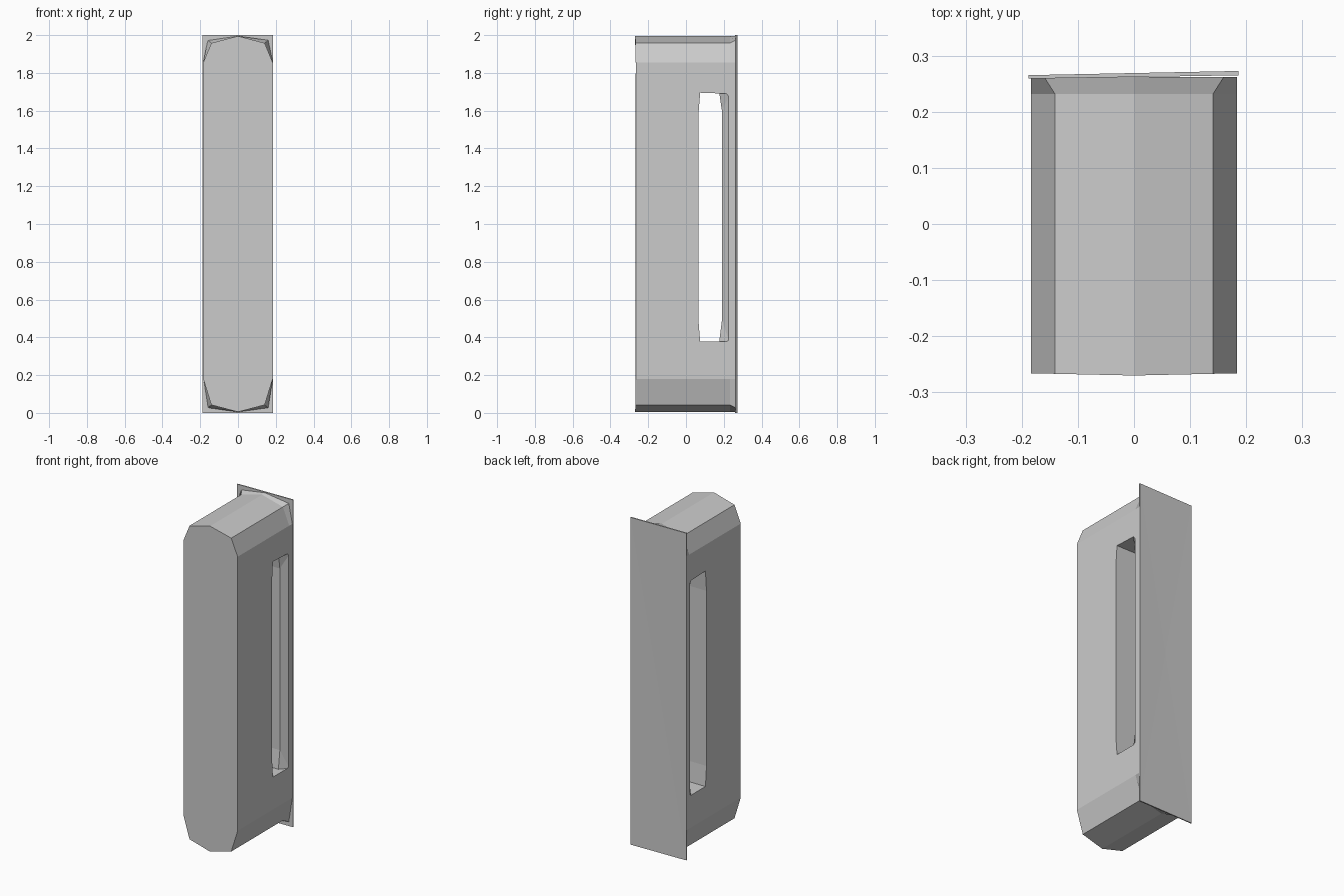
import bpy, bmesh

if "Cube" in bpy.data.objects:
    bpy.data.objects.remove(bpy.data.objects["Cube"])

grey = bpy.data.materials.new("light grey")
grey.diffuse_color = (0.6, 0.6, 0.6, 1)
grey.use_nodes = True
grey.node_tree.nodes["Principled BSDF"].inputs["Base Color"].default_value = grey.diffuse_color


def make(name, bm):
    bmesh.ops.recalc_face_normals(bm, faces=bm.faces)
    me = bpy.data.meshes.new(name)
    bm.to_mesh(me)
    bm.free()
    ob = bpy.data.objects.new(name, me)
    bpy.context.collection.objects.link(ob)
    me.materials.append(grey)
    return ob


def loft(name, sections):
    """Skin a list of equal-length point rings and cap both ends."""
    bm = bmesh.new()
    rings = [[bm.verts.new(p) for p in s] for s in sections]
    n = len(rings[0])
    for a, b in zip(rings, rings[1:]):
        for i in range(n):
            j = (i + 1) % n
            bm.faces.new((a[i], a[j], b[j], b[i]))
    for r in (rings[0], rings[-1]):
        bm.faces.new(r)
    return make(name, bm)


def body_ring(y, cx, cz, bulge=0.0):
    """Bevelled upright outline; the corner bevel point is (cx, cz from the end)."""
    half = [(0, 1.995), (cx, 2 - cz), (0.184, 1.855), (0.184, 0.18), (cx, cz), (0, 0.005)]
    pts = half + [(-x, z) for x, z in half[-2:0:-1]]
    return [(x, y - bulge * (1 - abs(x) / 0.184), z) for x, z in pts]


# Tall body, flaring slightly where it meets the back plate
body = loft("handle_body", [body_ring(-0.266, 0.141, 0.042, 0.004),
                            body_ring(0.232, 0.141, 0.042),
                            body_ring(0.262, 0.16, 0.027)])

# Grip slot: straight inside, widening toward the back at both mouths
inner = [(0.065, 0.5), (0.075, 0.378), (0.176, 0.378), (0.19, 0.49),
         (0.19, 1.6), (0.176, 1.695), (0.075, 1.695), (0.065, 1.57)]
outer = inner[:2] + [(0.215, 0.378), (0.226, 0.385), (0.226, 1.675), (0.215, 1.69)] + inner[6:]
cutter = loft("slot_cutter", [[(x, y, z) for y, z in prof] for x, prof in
                              ((-0.3, outer), (-0.184, outer), (-0.15, inner),
                               (0.15, inner), (0.184, outer), (0.3, outer))])
cutter.hide_render = True
cutter.hide_viewport = True
mod = body.modifiers.new("grip_slot", 'BOOLEAN')
mod.operation = 'DIFFERENCE'
mod.solver = 'EXACT'
mod.object = cutter

# Thin rectangular back plate, slightly skewed with a shallow centre fold
corners = [(-0.188, 0.0), (0.186, 0.0), (0.186, 2.0), (-0.188, 2.0)]
plate = loft("back_plate", [[(x, 0.262 + 0.016 * x, z) for x, z in corners],
                            [(x, 0.269 + 0.02 * x, z) for x, z in corners]])
bm = bmesh.new()
bm.from_mesh(plate.data)
back = max(bm.faces, key=lambda f: f.calc_center_median().y)
centre = bmesh.ops.poke(bm, faces=[back])["verts"][0]
centre.co.y = 0.267
bm.to_mesh(plate.data)
bm.free()
